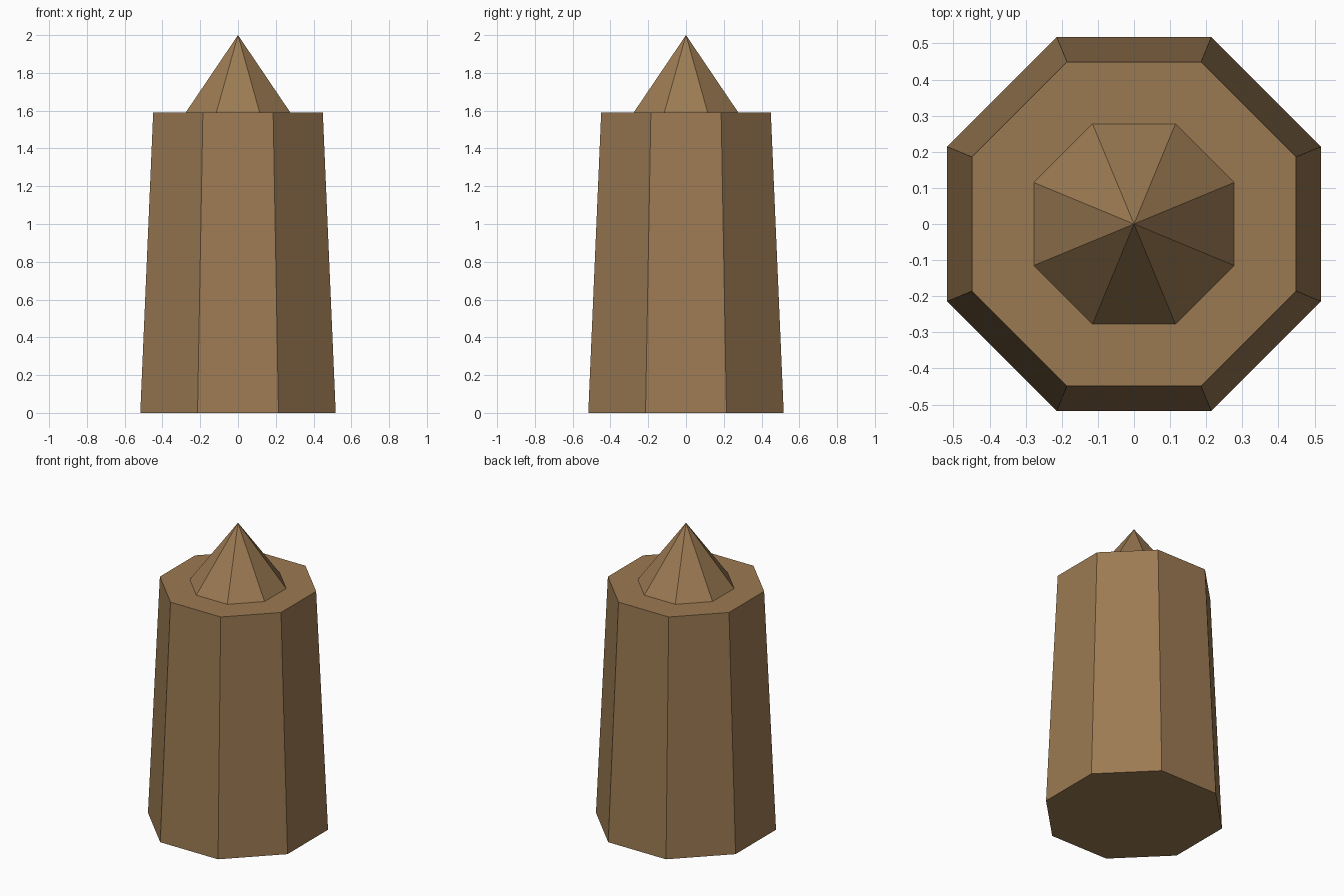
import bpy
import math

cube = bpy.data.objects.get("Cube")
if cube:
    bpy.data.objects.remove(cube, do_unlink=True)

# Single wood colour
wood = bpy.data.materials.new("brown_wood")
wood.use_nodes = True
color = (0.33, 0.195, 0.085, 1.0)
wood.diffuse_color = color
bsdf = next(n for n in wood.node_tree.nodes if n.type == 'BSDF_PRINCIPLED')
bsdf.inputs["Base Color"].default_value = color
bsdf.inputs["Roughness"].default_value = 0.9

SIDES = 8


def octagon_cone(name, r_bottom, r_top, z_bottom, z_top, fill):
    """Flat-shaded eight-sided taper with flats facing the axes."""
    bpy.ops.mesh.primitive_cone_add(
        vertices=SIDES, radius1=r_bottom, radius2=r_top,
        depth=z_top - z_bottom, end_fill_type=fill,
        location=(0, 0, (z_bottom + z_top) / 2),
        rotation=(0, 0, math.pi / SIDES))
    obj = bpy.context.object
    obj.name = name
    obj.data.materials.append(wood)
    return obj


SHOULDER = 1.59

# Tapered post body
octagon_cone("post_body", 0.56, 0.486, 0.0, SHOULDER, 'NGON')

# Pointed tip standing on the shoulder
octagon_cone("pointed_tip", 0.30, 0.0, SHOULDER, 2.0, 'NOTHING')
